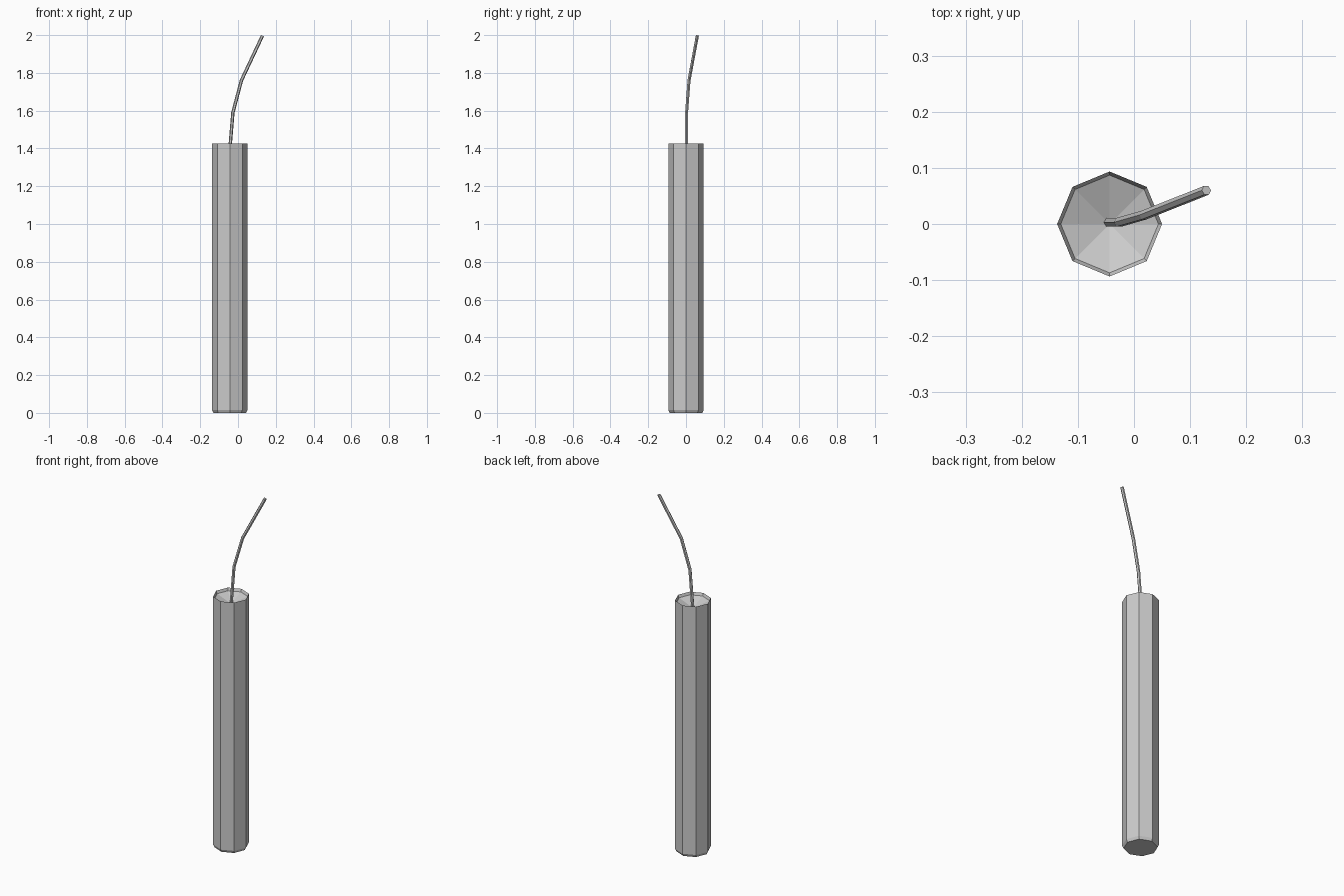
import bpy, bmesh, math
from mathutils import Vector

if "Cube" in bpy.data.objects:
    bpy.data.objects.remove(bpy.data.objects["Cube"])


def loft(name, rings, cap_start=True, cap_end=True):
    """Skin a list of equal-length point rings into one flat-shaded object."""
    bm = bmesh.new()
    loops = [[bm.verts.new(p) for p in ring] for ring in rings]
    n = len(loops[0])
    for a, b in zip(loops, loops[1:]):
        for i in range(n):
            j = (i + 1) % n
            bm.faces.new((a[i], a[j], b[j], b[i]))
    if cap_start:
        bm.faces.new(loops[0][::-1])
    if cap_end:
        bm.faces.new(loops[-1])
    bmesh.ops.remove_doubles(bm, verts=bm.verts, dist=1e-5)
    mesh = bpy.data.meshes.new(name)
    bm.to_mesh(mesh)
    bm.free()
    obj = bpy.data.objects.new(name, mesh)
    bpy.context.collection.objects.link(obj)
    return obj


def circle(radius, z, cx, sides=8):
    return [Vector((cx + radius * math.cos(math.tau * i / sides),
                    radius * math.sin(math.tau * i / sides), z)) for i in range(sides)]


# Eight-sided stick: chamfered base, thin lip, dished top
profile = [(0.086, 0), (0.0935, 0.015), (0.0935, 1.425), (0.087, 1.41), (0, 1.375)]
loft("stick_body", [circle(r, z, -0.0435) for r, z in profile], cap_end=False)

# Bent fuse: six-sided tube swept along a short path
path = [Vector(p) for p in [(-0.045, 0.003, 1.375), (-0.027, 0.003, 1.59),
                            (0.018, 0.016, 1.76), (0.129, 0.06, 1.996)]]
rings = []
for k, p in enumerate(path):
    before = (p - path[k - 1]).normalized() if k else Vector()
    after = (path[k + 1] - p).normalized() if k < len(path) - 1 else Vector()
    tangent = (before + after).normalized()
    side = Vector((0, 1, 0)).cross(tangent).normalized()
    up = tangent.cross(side)
    rings.append([p + 0.009 * (side * math.cos(math.tau * i / 6) + up * math.sin(math.tau * i / 6))
                  for i in range(6)])
loft("fuse", rings)
